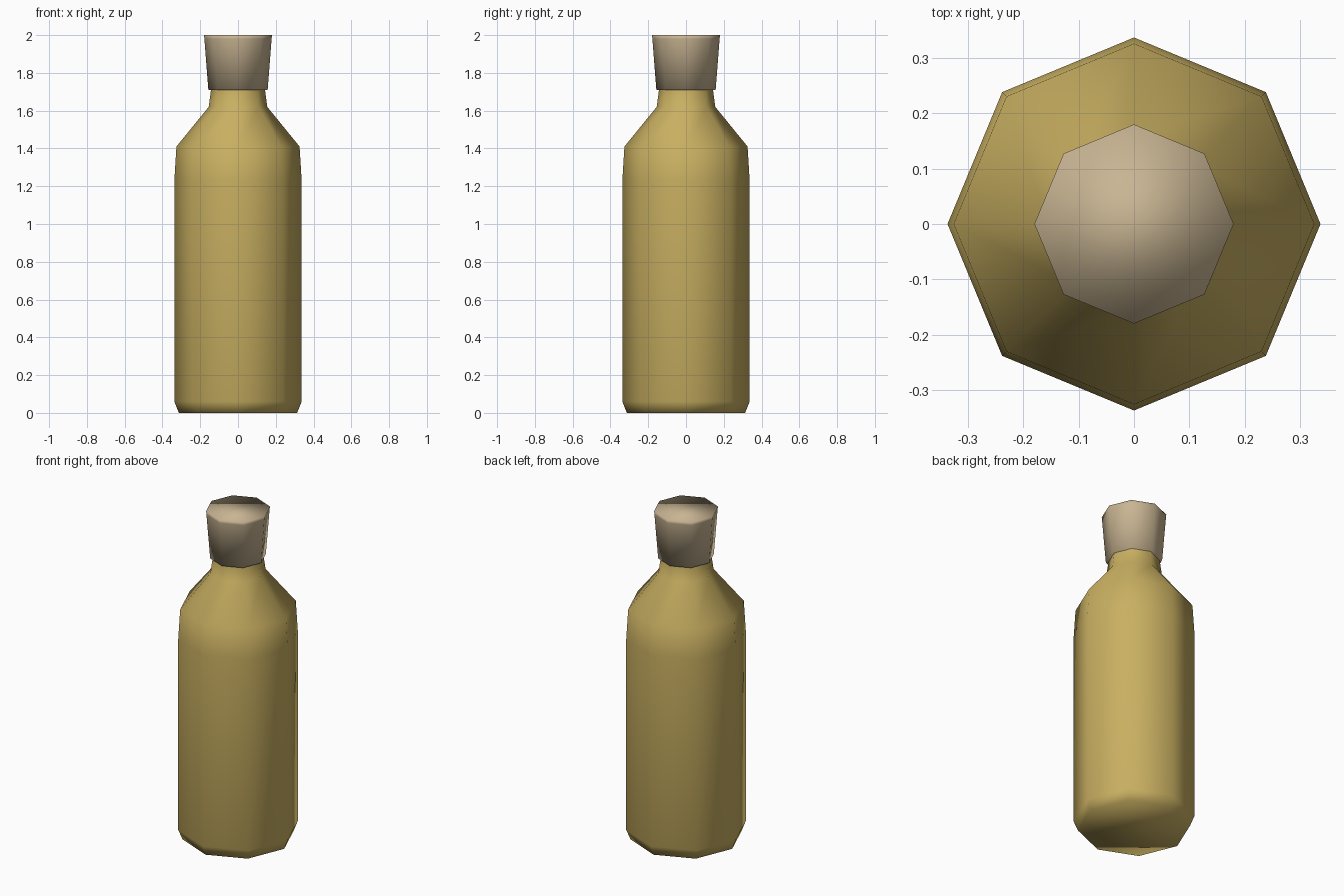
import bpy, bmesh
from math import cos, sin, pi

if "Cube" in bpy.data.objects:
    bpy.data.objects.remove(bpy.data.objects["Cube"])

SIDES = 8


def material(name, color):
    m = bpy.data.materials.new(name)
    m.diffuse_color = color
    m.use_nodes = True
    m.node_tree.nodes["Principled BSDF"].inputs["Base Color"].default_value = m.diffuse_color
    return m


def lathe(name, profile, mat, cap_top=True):
    """Stack eight-sided rings given as (radius, height) and skin them."""
    bm = bmesh.new()
    rings = [[bm.verts.new((r * cos(2 * pi * i / SIDES), r * sin(2 * pi * i / SIDES), z))
              for i in range(SIDES)] for r, z in profile]
    for low, high in zip(rings, rings[1:]):
        for i in range(SIDES):
            j = (i + 1) % SIDES
            bm.faces.new((low[i], low[j], high[j], high[i]))
    bm.faces.new(rings[0][::-1])
    if cap_top:
        bm.faces.new(rings[-1])
    for f in bm.faces:
        f.smooth = True
    mesh = bpy.data.meshes.new(name)
    bm.to_mesh(mesh)
    bm.free()
    mesh.materials.append(mat)
    obj = bpy.data.objects.new(name, mesh)
    bpy.context.collection.objects.link(obj)
    return obj


# Bottle: chamfered base, straight body, sloped shoulder, short neck
lathe("bottle", [(0.313, 0), (0.337, 0.06), (0.337, 1.23), (0.326, 1.41),
                 (0.155, 1.62), (0.143, 1.71)],
      material("amber_glass", (0.58, 0.43, 0.12, 1)), cap_top=False)

# Tapered stopper with a thin rim at the top
lathe("cork", [(0.157, 1.71), (0.178, 1.98), (0.18, 2.0)],
      material("cork_tan", (0.58, 0.46, 0.29, 1)))
